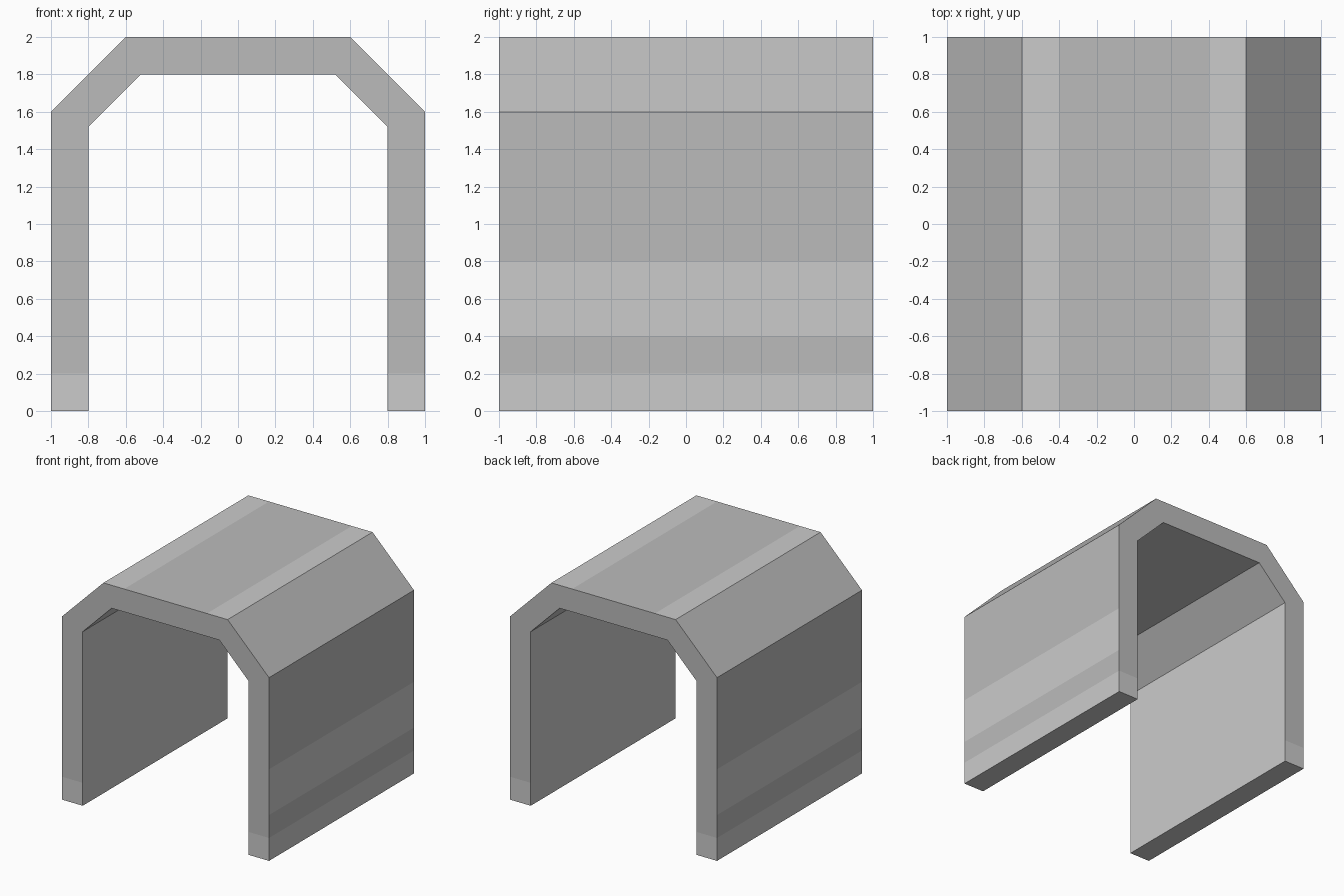
import bpy, bmesh

if "Cube" in bpy.data.objects:
    bpy.data.objects.remove(bpy.data.objects["Cube"])

def grey(name, value):
    mat = bpy.data.materials.new(name)
    mat.diffuse_color = (value, value, value, 1)
    mat.use_nodes = True
    mat.node_tree.nodes["Principled BSDF"].inputs["Base Color"].default_value = mat.diffuse_color
    return mat

# Half profiles (x, z), mirrored into full arches
def arch(half):
    return [(-x, z) for x, z in half] + [(x, z) for x, z in reversed(half)]

outer = arch([(1.0, 0.0), (1.0, 1.6), (0.6, 2.0)])
inner = arch([(0.8, 0.0), (0.8, 1.52), (0.52, 1.8)])

bm = bmesh.new()

def ring(profile, y):
    return [bm.verts.new((x, y, z)) for x, z in profile]

of, ob = ring(outer, -1), ring(outer, 1)
nf, nb = ring(inner, -1), ring(inner, 1)

# Shell: outside, lining and the two end faces of each segment
for i in range(len(outer) - 1):
    j = i + 1
    for quad in ((of[i], of[j], ob[j], ob[i]), (nf[i], nb[i], nb[j], nf[j]),
                 (of[i], nf[i], nf[j], of[j]), (ob[i], ob[j], nb[j], nb[i])):
        bm.faces.new(quad)

# Undersides of the legs
for i in (0, -1):
    bm.faces.new((of[i], ob[i], nb[i], nf[i]))
bmesh.ops.recalc_face_normals(bm, faces=bm.faces)

# Cut the lines between the painted bands
cuts = [((0, 0, z), (0, 0, 1)) for z in (0.2, 0.4, 0.8)]
cuts += [((x, 0, 0), (1, 0, 0)) for x in (-0.4, 0.4)]
for co, no in cuts:
    bmesh.ops.bisect_plane(bm, geom=bm.verts[:] + bm.edges[:] + bm.faces[:],
                           dist=1e-5, plane_co=co, plane_no=no)

# Paint: 0 body, 1 trim (lining, base, roof strips), 2 side stripe
bm.normal_update()
for f in bm.faces:
    c, n = f.calc_center_median(), f.normal
    end_face = abs(n.y) > 0.5
    lining = not end_face and (n.x * c.x < -0.01 or n.z < -0.5)
    roof_strip = n.z > 0.9 and abs(c.x) > 0.4
    if lining or roof_strip or c.z < 0.2:
        f.material_index = 1
    elif abs(n.x) > 0.9 and 0.4 < c.z < 0.8:
        f.material_index = 2

mesh = bpy.data.meshes.new("tunnel_shell")
bm.to_mesh(mesh)
bm.free()
for mat in (grey("body_grey", 0.5), grey("trim_grey", 0.56), grey("stripe_grey", 0.63)):
    mesh.materials.append(mat)
bpy.context.collection.objects.link(bpy.data.objects.new("tunnel_shell", mesh))
